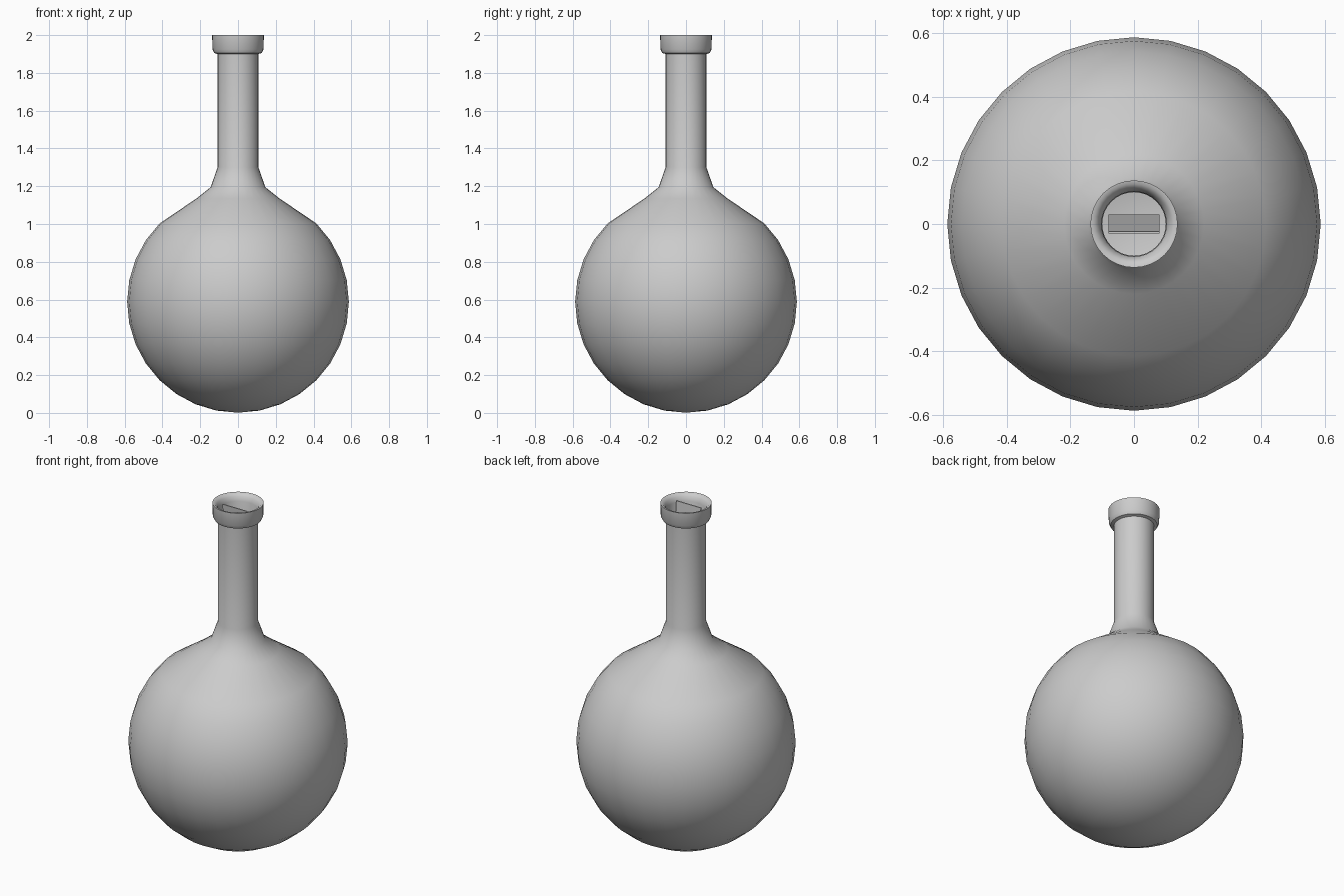
import bpy, bmesh, math
from math import sin, cos, pi

if "Cube" in bpy.data.objects:
    bpy.data.objects.remove(bpy.data.objects["Cube"])

SIDES = 32


def finish(bm, name, smooth=True):
    bmesh.ops.remove_doubles(bm, verts=bm.verts, dist=1e-5)
    bmesh.ops.recalc_face_normals(bm, faces=bm.faces)
    mesh = bpy.data.meshes.new(name)
    bm.to_mesh(mesh)
    bm.free()
    obj = bpy.data.objects.new(name, mesh)
    bpy.context.collection.objects.link(obj)
    if smooth:
        bpy.ops.object.select_all(action='DESELECT')
        obj.select_set(True)
        bpy.context.view_layer.objects.active = obj
        bpy.ops.object.shade_smooth_by_angle(angle=math.radians(40))
    return obj


def lathe(name, profile):
    bm = bmesh.new()
    verts = [bm.verts.new((r, 0, z)) for r, z in profile]
    edges = [bm.edges.new(p) for p in zip(verts, verts[1:])]
    bmesh.ops.spin(bm, geom=verts + edges, cent=(0, 0, 0), axis=(0, 0, 1),
                   angle=2 * pi, steps=SIDES, use_duplicate=False)
    return finish(bm, name)


def bulb(radius):
    # sphere arc from the bottom pole up to the shoulder
    pts = []
    for i in range(14):
        a = -pi / 2 + i * pi / 16
        pts.append((max(radius * cos(a), 0), 0.588 + radius * sin(a)))
    return pts


# Flask: round body, flared shoulder, neck and lip, with a thin inner wall
outer = bulb(0.587)[:14] + [(0.220, 1.135), (0.145, 1.195), (0.108, 1.30),
                            (0.108, 1.90), (0.125, 1.905), (0.135, 1.925),
                            (0.137, 2.0)]
del outer[13]
inner = [(0.125, 1.998), (0.112, 1.985), (0.102, 1.96), (0.100, 1.30),
         (0.137, 1.202), (0.214, 1.127)] + bulb(0.579)[:13][::-1]
lathe("flask", outer + inner)

# Slanted flat strip standing inside the neck
bm = bmesh.new()
bmesh.ops.create_cube(bm, size=1)
for v in bm.verts:
    x, y, z = v.co
    v.co = (x * 0.16, y * 0.006 - z * 0.054, 1.64 + z * 0.68)
finish(bm, "inner_strip", smooth=False)
